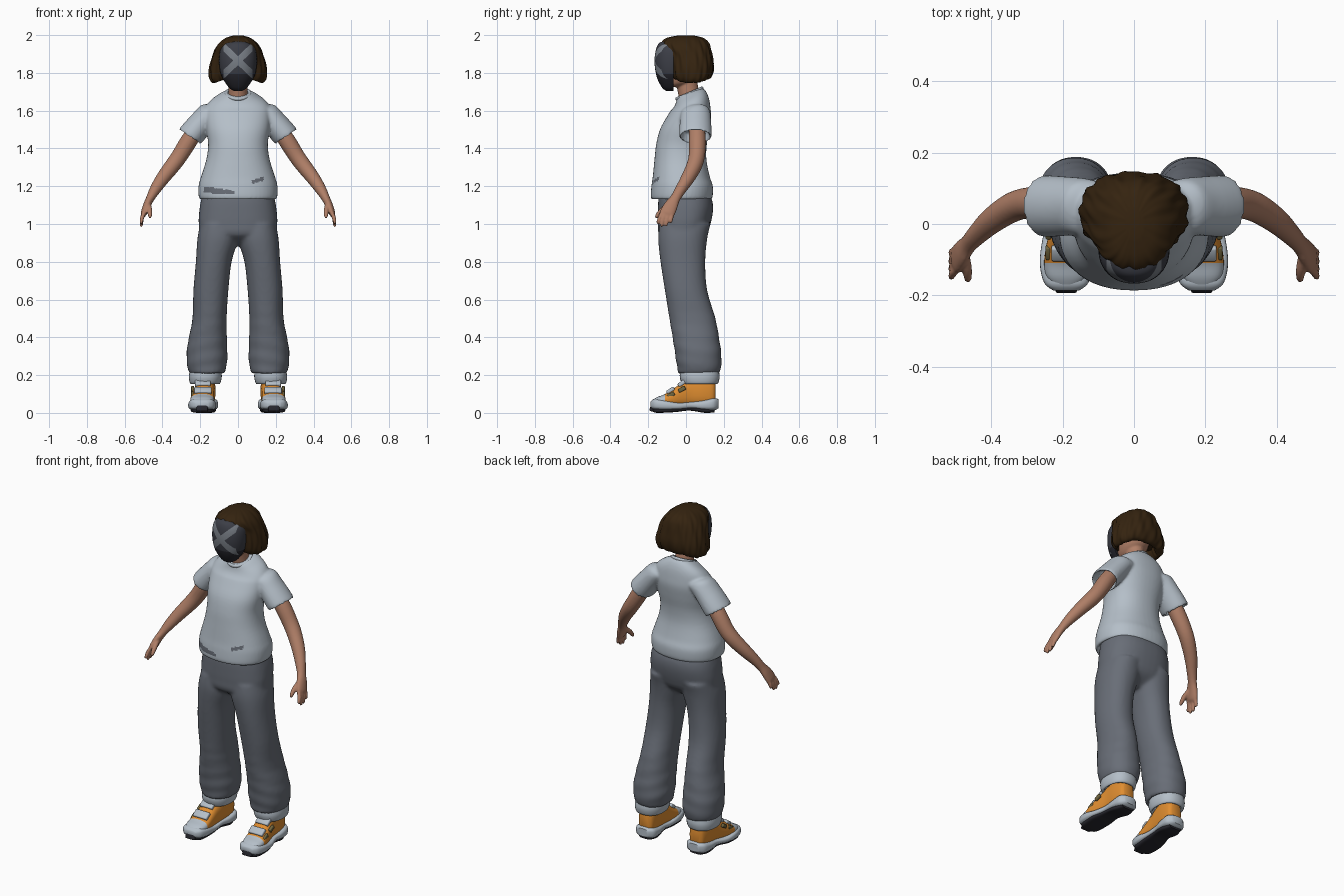
import bpy, bmesh, math
from mathutils import Vector, Matrix

cube = bpy.data.objects.get("Cube")
if cube:
    bpy.data.objects.remove(cube)

X, Y, Z = Vector((1, 0, 0)), Vector((0, 1, 0)), Vector((0, 0, 1))


def material(name, rgb):
    m = bpy.data.materials.new(name)
    m.use_nodes = True
    m.diffuse_color = (*rgb, 1)
    bsdf = m.node_tree.nodes["Principled BSDF"]
    bsdf.inputs["Base Color"].default_value = (*rgb, 1)
    bsdf.inputs["Roughness"].default_value = 0.8
    return m


CLOTH = material("pale_blue_grey", (0.46, 0.52, 0.58))
GREY = material("trouser_grey", (0.14, 0.155, 0.185))
SKIN = material("skin", (0.43, 0.21, 0.135))
HAIR = material("dark_brown", (0.035, 0.017, 0.005))
MASK = material("mask_charcoal", (0.045, 0.048, 0.062))
DARK = material("near_black", (0.02, 0.02, 0.027))
CROSS = material("cross_grey", (0.19, 0.21, 0.24))
ORANGE = material("orange", (0.75, 0.27, 0.03))
OLIVE = material("buckle_olive", (0.16, 0.13, 0.05))


def zring(z, x0, x1, y0, y1):
    return (Vector(((x0 + x1) / 2, (y0 + y1) / 2, z)), (x1 - x0) / 2, (y1 - y0) / 2)


def body(z, w, y0, y1):
    return zring(z, -w, w, y0, y1)


def yring(y, x, w, z0, z1):
    return (Vector((x, y, (z0 + z1) / 2)), w, (z1 - z0) / 2)


def dot(x, y, z, a, b=None):
    return (Vector((x, y, z)), a, b or a)


def curve(a, b, c, d, t):
    return b + (c - a) * (t / 2) + (a * 2 - b * 5 + c * 4 - d) * (t * t / 2) + (b * 3 - a - c * 3 + d) * (t ** 3 / 2)


def loft(bm, rings, axis=None, n=32, power=2.0, steps=4, wave=None):
    """Closed skin through elliptical rings; without an axis they follow the path."""
    last = len(rings) - 1
    fine = []
    for i in range(last):
        four = [rings[min(max(i + k, 0), last)] for k in (-1, 0, 1, 2)]
        for s in range(steps):
            fine.append([curve(*(r[j] for r in four), s / steps) for j in range(3)])
    fine.append(rings[-1])
    loops = []
    for i, (c, a, b) in enumerate(fine):
        t = axis or (fine[min(i + 1, len(fine) - 1)][0] - fine[max(i - 1, 0)][0]).normalized()
        u, v = (X, Z) if t == Y else (Y.cross(t).normalized(), t.cross(Y.cross(t).normalized()))
        loop = []
        for k in range(n):
            th = math.tau * k / n
            cs, sn = math.cos(th), math.sin(th)
            f = wave(th, c.z) if wave else 1
            loop.append(bm.verts.new(
                c + u * (a * f * math.copysign(abs(cs) ** (2 / power), cs))
                + v * (b * f * math.copysign(abs(sn) ** (2 / power), sn))))
        loops.append(loop)
    for p, q in zip(loops, loops[1:]):
        for k in range(n):
            bm.faces.new((p[k], p[(k + 1) % n], q[(k + 1) % n], q[k]))
    bm.faces.new(loops[0][::-1])
    bm.faces.new(loops[-1])


def box(bm, at, size, tilt=0.0, bevel=0.006):
    m = Matrix.Translation(at) @ Matrix.Rotation(tilt, 4, "X") @ Matrix.Diagonal((*size, 1))
    verts = bmesh.ops.create_cube(bm, size=1, matrix=m)["verts"]
    edges = list({e for v in verts for e in v.link_edges})
    bmesh.ops.bevel(bm, geom=edges, offset=bevel, segments=2, affect="EDGES", profile=0.5)


def mirror(bm):
    new = bmesh.ops.duplicate(bm, geom=bm.verts[:] + bm.edges[:] + bm.faces[:])["geom"]
    for v in (g for g in new if isinstance(g, bmesh.types.BMVert)):
        v.co.x *= -1


def finish(bm, name, mats, voxel=0, smooth=3, rule=None):
    """Make the object, optionally fusing its pieces, and colour faces by a rule."""
    bmesh.ops.recalc_face_normals(bm, faces=bm.faces[:])
    mesh = bpy.data.meshes.new(name)
    bm.to_mesh(mesh)
    bm.free()
    ob = bpy.data.objects.new(name, mesh)
    bpy.context.collection.objects.link(ob)
    if voxel:
        r = ob.modifiers.new("fuse", "REMESH")
        r.mode, r.voxel_size = "VOXEL", voxel
        s = ob.modifiers.new("soften", "SMOOTH")
        s.factor, s.iterations = 0.5, smooth
        mesh = bpy.data.meshes.new_from_object(ob.evaluated_get(bpy.context.evaluated_depsgraph_get()))
        ob.modifiers.clear()
        ob.data = mesh
    mesh.materials.clear()
    for m in mats:
        mesh.materials.append(m)
    for p in mesh.polygons:
        p.material_index = rule(p.center) if rule else 0
    bpy.ops.object.select_all(action="DESELECT")
    ob.select_set(True)
    bpy.context.view_layer.objects.active = ob
    bpy.ops.object.shade_smooth_by_angle(angle=math.radians(50))
    return ob


# Shirt: sleeves, then torso with a turned-in hem and a neckline raised at the back
bm = bmesh.new()
loft(bm, [dot(.09, .045, 1.60, .05, .07), dot(.14, .05, 1.592, .063, .078), dot(.19, .05, 1.54, .067, .083),
          dot(.25, .05, 1.468, .07, .086), dot(.252, .05, 1.465, .06, .076), dot(.225, .05, 1.50, .05, .064)],
     axis=Vector((.56, 0, -.83)))
mirror(bm)
torso = bmesh.new()
loft(bm, [body(1.19, .17, -.15, .11), body(1.135, .19, -.172, .125), body(1.14, .207, -.186, .14),
          body(1.20, .209, -.183, .142), body(1.25, .196, -.176, .126), body(1.34, .168, -.167, .108),
          body(1.42, .158, -.158, .11), body(1.50, .168, -.138, .124), body(1.57, .174, -.10, .133),
          body(1.62, .168, -.07, .128), body(1.655, .142, -.056, .118), body(1.685, .098, -.05, .10),
          body(1.70, .07, -.045, .085)], axis=Z, n=48, power=2.25)
for v in bm.verts:
    v.co.z += (v.co.y - .03) * .35 * min(1, max(0, (v.co.z - 1.6) / .08))


def stains(c):
    left = abs(c.x + .10) < .08 and abs(c.z - 1.175 + (c.x + .1) * .08) < .016 - abs(c.x + .13) * .08
    right = abs(c.x - .105) < .03 and abs(c.z - 1.23 - (c.x - .1) * .3) < .01
    return int(c.y < 0 and (left or right))


finish(bm, "shirt", [CLOTH, GREY], .0075, 4, stains)
torso.free()

bm = bmesh.new()
spin = [Vector((.062 * math.cos(a), .018 + .066 * math.sin(a), 1.69 + .028 * math.sin(a)))
        for a in (math.tau * k / 40 for k in range(41))]
for p, q in zip(spin, spin[1:]):
    loft(bm, [(p, .011, .011), (q, .011, .011)], axis=Z.cross(q - p).cross(Z).normalized()
         if abs((q - p).normalized().y) < .99 else None, n=10, steps=1)
finish(bm, "collar", [CLOTH], .006, 3)


# Trousers: two baggy legs fused with the hips
def folds(th, z):
    k = max(0, min(1, (.62 - z) / .3))
    return 1 + .016 * k * math.sin(z * 75 + 2 * math.sin(th + 1))


bm = bmesh.new()
loft(bm, [zring(.25, .11, .22, .0, .13), zring(.208, .08, .245, -.03, .165), zring(.215, .07, .26, -.043, .18),
          zring(.25, .06, .268, -.048, .186), zring(.30, .056, .273, -.056, .188), zring(.38, .058, .264, -.068, .178),
          zring(.50, .06, .241, -.088, .156), zring(.65, .051, .236, -.112, .112), zring(.80, .034, .223, -.135, .102),
          zring(.92, 0, .215, -.147, .112), zring(1.0, .005, .20, -.14, .13)],
     axis=Z, n=40, power=2.2, wave=folds)
mirror(bm)
loft(bm, [body(.885, .06, -.06, .04), body(.94, .19, -.14, .105), body(1.0, .208, -.149, .13),
          body(1.07, .205, -.149, .143), body(1.12, .197, -.147, .14), body(1.17, .185, -.14, .12)],
     axis=Z, n=40, power=2.4)
finish(bm, "trousers", [GREY], .01, 5)

bm = bmesh.new()
loft(bm, [zring(.20, .11, .235, 0, .145), zring(.158, .105, .242, -.008, .155), zring(.157, .094, .254, -.022, .17),
          zring(.19, .086, .26, -.033, .178), zring(.222, .088, .256, -.03, .174)], axis=Z, power=2.3)
mirror(bm)
finish(bm, "trouser_cuffs", [CLOTH])

# Arms with hands, then neck and head
bm = bmesh.new()
loft(bm, [dot(.20, .057, 1.53, .04), dot(.26, .06, 1.44, .045), dot(.31, .057, 1.36, .043), dot(.35, .042, 1.305, .041),
          dot(.40, .008, 1.24, .036), dot(.44, -.03, 1.18, .029), dot(.465, -.057, 1.135, .022, .027),
          dot(.482, -.078, 1.10, .02, .036), dot(.497, -.098, 1.06, .017, .04), dot(.503, -.104, 1.045, .011, .034)])
for y, tip, low in ((-.128, -.148, 1.0), (-.11, -.128, .985), (-.092, -.105, .987), (-.074, -.08, 1.005)):
    loft(bm, [dot(.49, y + .008, 1.075, .011), dot(.507, (y + tip) / 2, 1.035, .011), dot(.512, tip, low + .01, .009),
              dot(.511, tip, low, .004)], n=12)
loft(bm, [dot(.475, -.085, 1.105, .014), dot(.468, -.125, 1.075, .014), dot(.466, -.152, 1.045, .011),
          dot(.466, -.16, 1.03, .005)], n=12)
mirror(bm)
loft(bm, [body(1.62, .058, -.03, .09), body(1.68, .052, -.04, .075), body(1.74, .05, -.05, .062),
          body(1.80, .05, -.05, .06)], axis=Z)
loft(bm, [body(1.725, .03, -.10, -.02), body(1.745, .06, -.105, .03), body(1.79, .08, -.11, .08),
          body(1.86, .09, -.11, .09), body(1.93, .07, -.09, .07), body(1.95, .03, -.05, .04)], axis=Z)
finish(bm, "arms_and_head", [SKIN], .0055, 2)


# Hair: a wavy bob
def locks(th, z):
    return 1 + .022 * math.sin(13 * th + 20 * z) + .014 * math.sin(23 * th - 45 * z)


bm = bmesh.new()
loft(bm, [body(1.81, .10, -.055, .09), body(1.768, .115, -.06, .105), body(1.772, .135, -.07, .128),
          body(1.80, .15, -.08, .142), body(1.84, .15, -.085, .146), body(1.89, .134, -.095, .138),
          body(1.93, .118, -.12, .13), body(1.96, .097, -.128, .118), body(1.985, .065, -.10, .09),
          body(1.998, .025, -.04, .04)], axis=Z, n=96, power=2.3, wave=locks)
for v in bm.verts:
    v.co.z -= max(0, abs(v.co.x) - .07) * .35 * max(0, min(1, (1.88 - v.co.z) / .08))
finish(bm, "hair", [HAIR])

# Mask: half shell, cut along a painted cross
bm = bmesh.new()
loft(bm, [body(1.705, .022, -.105, -.05), body(1.72, .046, -.125, -.03), body(1.76, .075, -.148, 0),
          body(1.80, .093, -.16, .02), body(1.86, .10, -.167, .03), body(1.92, .094, -.16, .02),
          body(1.955, .07, -.145, .0), body(1.968, .035, -.12, -.03)], axis=Z, n=48, power=2.2)
for v in bm.verts:
    v.co.y = min(v.co.y, -.065)
SLOPE, MID, HALF = .95, 1.865, .024
cuts = [(Vector((0, 0, MID + o)), Vector((s * SLOPE, 0, 1))) for s in (1, -1) for o in (HALF, -HALF)]
cuts += [(Vector((s * .077, 0, 0)), X) for s in (1, -1)] + [(Vector((0, 0, 1.795)), Z)]
for co, no in cuts:
    bmesh.ops.bisect_plane(bm, geom=bm.verts[:] + bm.edges[:] + bm.faces[:], plane_co=co, plane_no=no)


def cross(c):
    on = min(abs(c.z - MID - s * SLOPE * c.x) for s in (1, -1)) < HALF
    if on and abs(c.x) < .077 and c.y < -.08:
        return 2
    return int(c.z < 1.795)


finish(bm, "mask", [MASK, DARK, CROSS], 0, 0, cross)

# Shoes: outsole, midsole, upper with toe cap, straps and buckles
bm = bmesh.new()
loft(bm, [yring(-.176, .19, .03, .006, .05), yring(-.15, .19, .055, 0, .04), yring(-.06, .188, .062, .004, .04),
          yring(.02, .178, .05, .012, .04), yring(.1, .172, .055, 0, .04), yring(.15, .17, .04, .003, .04)],
     axis=Y, power=4)
box(bm, Vector((.19, -.178, .03)), (.06, .022, .045), -.3)
mirror(bm)
finish(bm, "outsoles", [DARK])

bm = bmesh.new()
loft(bm, [yring(-.187, .19, .035, .028, .06), yring(-.165, .19, .062, .016, .075), yring(-.11, .19, .074, .012, .07),
          yring(-.04, .187, .069, .016, .055), yring(.03, .178, .058, .022, .06), yring(.09, .173, .065, .014, .068),
          yring(.145, .17, .062, .012, .08), yring(.172, .17, .035, .025, .072)], axis=Y, power=3.2)
mirror(bm)
finish(bm, "midsoles", [CLOTH])

bm = bmesh.new()
loft(bm, [yring(-.175, .19, .03, .04, .07), yring(-.15, .19, .055, .03, .085), yring(-.11, .189, .063, .03, .1),
          yring(-.06, .186, .06, .03, .133), yring(-.01, .18, .054, .03, .168), yring(.03, .175, .052, .03, .195),
          yring(.09, .172, .053, .03, .2), yring(.14, .17, .046, .03, .19), yring(.156, .17, .03, .05, .17)],
     axis=Y, power=2.6)
mirror(bm)
finish(bm, "shoe_uppers", [ORANGE, CLOTH], rule=lambda c: int(c.y < -.115))

bm = bmesh.new()
for y, z, w in ((-.022, .157, .082), (-.082, .118, .092)):
    box(bm, Vector((.186, y, z)), (w, .046, .022), .62)
mirror(bm)
finish(bm, "shoe_straps", [CLOTH])

bm = bmesh.new()
for y, z in ((-.022, .125), (-.08, .095)):
    box(bm, Vector((.24, y, z)), (.016, .04, .022), .5, .004)
mirror(bm)
finish(bm, "strap_buckles", [OLIVE])
